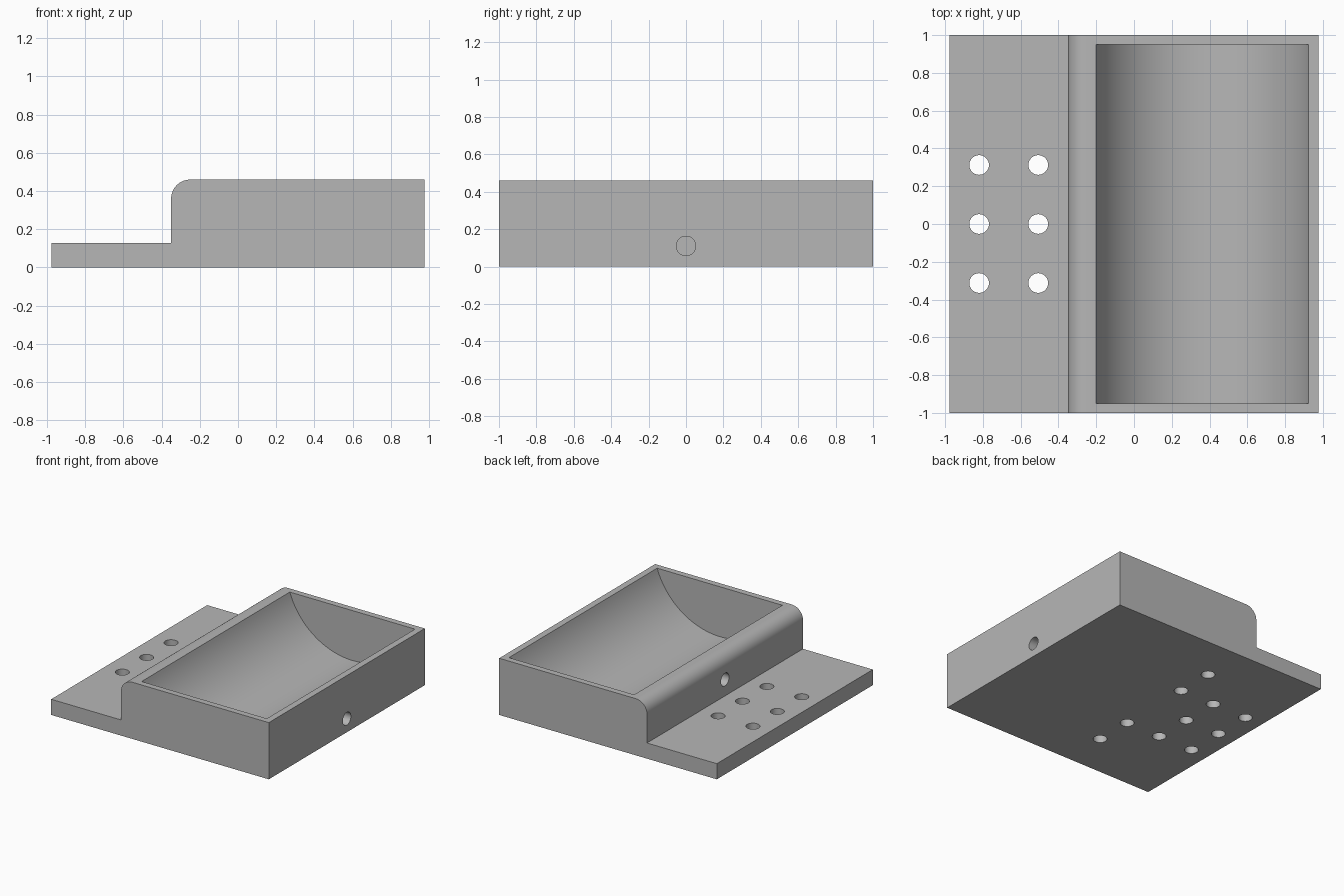
import bpy, bmesh
from math import sin, cos, asin, pi, radians
from mathutils import Matrix

cube = bpy.data.objects.get("Cube")
if cube:
    bpy.data.objects.remove(cube)

GREY = (0.47, 0.47, 0.47, 1)
mat = bpy.data.materials.new("plain grey")
mat.use_nodes = True
mat.diffuse_color = GREY
mat.node_tree.nodes["Principled BSDF"].inputs["Base Color"].default_value = GREY


def finish(name, bm):
    bmesh.ops.recalc_face_normals(bm, faces=bm.faces[:])
    mesh = bpy.data.meshes.new(name)
    bm.to_mesh(mesh)
    bm.free()
    mesh.materials.append(mat)
    obj = bpy.data.objects.new(name, mesh)
    bpy.context.collection.objects.link(obj)
    return obj


def extrude_y(name, outline, half):
    """Extrude an x-z outline from y = -half to y = half."""
    bm = bmesh.new()
    face = bm.faces.new([bm.verts.new((x, -half, z)) for x, z in outline])
    out = bmesh.ops.extrude_face_region(bm, geom=[face])["geom"]
    moved = [v for v in out if isinstance(v, bmesh.types.BMVert)]
    bmesh.ops.translate(bm, verts=moved, vec=(0, 2 * half, 0))
    return finish(name, bm)


def drill(name, centre, length, radius=0.052, along_x=False):
    bm = bmesh.new()
    turn = Matrix.Rotation(pi / 2, 4, "Y") if along_x else Matrix()
    bmesh.ops.create_cone(bm, cap_ends=True, segments=40, radius1=radius,
                          radius2=radius, depth=length,
                          matrix=Matrix.Translation(centre) @ turn)
    return finish(name, bm)


# Stepped body with a rounded shoulder
END, STEP, TOP, PLATE, ROUND = 0.977, -0.35, 0.46, 0.127, 0.1
shoulder = [(STEP + ROUND * (1 - sin(a)), TOP - ROUND * (1 - cos(a)))
            for a in [pi / 2 * i / 16 for i in range(17)]]
body = extrude_y("tray_body", [(-END, 0), (END, 0), (END, TOP)] + shoulder
                 + [(STEP, PLATE), (-END, PLATE)], 1)

# Curved trough cutter, carried straight up past the rim
MID, HALF, FLOOR = 0.362, 0.562, 0.055
depth = TOP - FLOOR
radius = (HALF ** 2 + depth ** 2) / (2 * depth)
span = asin(HALF / radius)
arc = [(MID + radius * sin(t), FLOOR + radius * (1 - cos(t)))
       for t in [span * (i / 32 - 1) for i in range(65)]]
cutters = [extrude_y("trough_cutter", arc + [(MID + HALF, 0.7), (MID - HALF, 0.7)], 0.95)]

# Mounting holes through the plate
PITCH = 0.3125
for x in (-0.82, -0.507):
    for k in (-1, 0, 1):
        cutters.append(drill("plate_hole_cutter", (x, k * PITCH, 0.06), 0.4))

# Blind holes under the shoulder
for k in (-2, -1, 1, 2):
    cutters.append(drill("base_hole_cutter", (-0.195, k * PITCH, 0), 0.3))

# Blind side holes
cutters.append(drill("right_hole_cutter", (END, 0, 0.11), 0.3, along_x=True))
cutters.append(drill("left_hole_cutter", (STEP, 0, 0.26), 0.26, along_x=True))

# Cut everything out of the body
bpy.context.view_layer.objects.active = body
for cutter in cutters:
    cutter.hide_render = True
    mod = body.modifiers.new("cut", "BOOLEAN")
    mod.operation, mod.solver, mod.object = "DIFFERENCE", "EXACT", cutter
    bpy.ops.object.modifier_apply(modifier=mod.name)
    bpy.data.objects.remove(cutter)

bpy.ops.object.select_all(action="DESELECT")
body.select_set(True)
bpy.ops.object.shade_smooth_by_angle(angle=radians(30))
